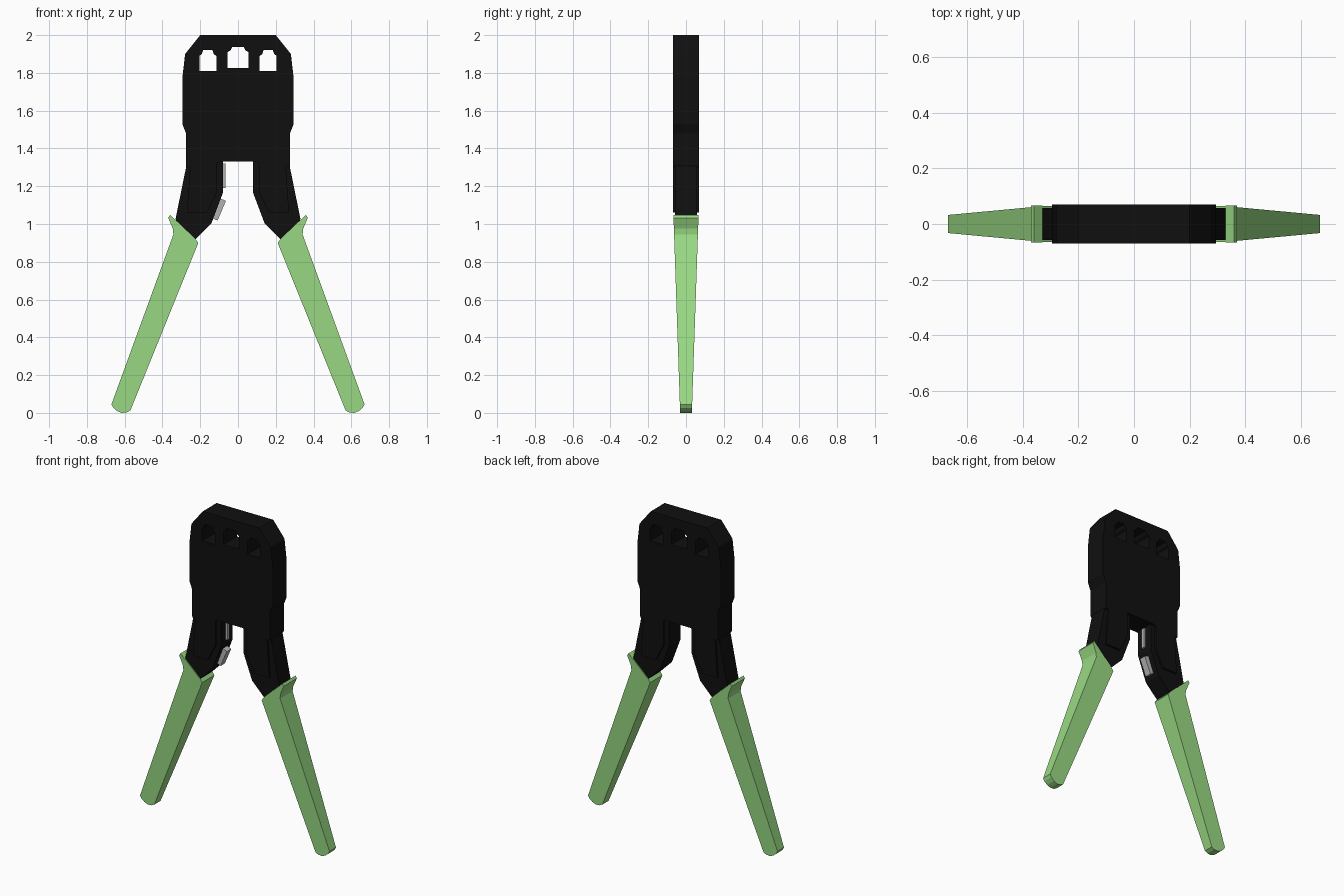
import bpy, bmesh
from mathutils import Matrix

if "Cube" in bpy.data.objects:
    bpy.data.objects.remove(bpy.data.objects["Cube"])


def material(name, rgb):
    m = bpy.data.materials.new(name)
    m.diffuse_color = (*rgb, 1)
    m.use_nodes = True
    m.node_tree.nodes["Principled BSDF"].inputs["Base Color"].default_value = m.diffuse_color
    return m


black = material("black_steel", (0.005, 0.005, 0.005))
green = material("green_grip", (0.32, 0.70, 0.23))
silver = material("silver_metal", (0.45, 0.45, 0.45))


def flip(pts):
    return [(-x, z) for x, z in reversed(pts)]


def plate(name, loops, half, mat, taper=None):
    """Fill x-z outlines (inner loops become holes) and thicken along y."""
    cu = bpy.data.curves.new(name, 'CURVE')
    cu.dimensions = '2D'
    cu.fill_mode = 'BOTH'
    cu.extrude = half
    for pts in loops:
        s = cu.splines.new('POLY')
        s.points.add(len(pts) - 1)
        for p, (x, z) in zip(s.points, pts):
            p.co = (x, z, 0, 1)
        s.use_cyclic_u = True
    tmp = bpy.data.objects.new(name + "_outline", cu)
    bpy.context.collection.objects.link(tmp)
    dg = bpy.context.evaluated_depsgraph_get()
    me = bpy.data.meshes.new_from_object(tmp.evaluated_get(dg))
    bpy.data.objects.remove(tmp)
    me.transform(Matrix(((1, 0, 0, 0), (0, 0, -1, 0), (0, 1, 0, 0), (0, 0, 0, 1))))
    bm = bmesh.new()
    bm.from_mesh(me)
    bmesh.ops.remove_doubles(bm, verts=bm.verts, dist=1e-5)
    if taper:
        for v in bm.verts:
            v.co.y = (taper[0] + taper[1] * v.co.z) * (1 if v.co.y > 0 else -1)
    bmesh.ops.recalc_face_normals(bm, faces=bm.faces)
    for f in bm.faces:
        f.smooth = False
    bm.to_mesh(me)
    bm.free()
    me.materials.clear()
    me.materials.append(mat)
    ob = bpy.data.objects.new(name, me)
    bpy.context.collection.objects.link(ob)
    return ob


def die_hole(cx, w, z0, z1, z2):
    """Arched connector opening with a stepped top."""
    return [(cx - w, z0), (cx + w, z0), (cx + w, z1), (cx + w * .7, z1 + .01),
            (cx + w * .55, z2), (cx - w * .55, z2), (cx - w * .7, z1 + .01),
            (cx - w, z1)]


# Head block with three die openings
head = [(0.08, 1.33), (0.27, 1.30), (0.275, 1.31), (0.275, 1.48), (0.295, 1.53),
        (0.295, 1.77), (0.28, 1.90), (0.20, 2.0)]
plate("head", [head + flip(head),
               die_hole(-0.16, 0.045, 1.81, 1.89, 1.92),
               die_hole(0, 0.055, 1.825, 1.91, 1.937),
               die_hole(0.16, 0.045, 1.81, 1.89, 1.92)], 0.07, black)

# Arms, raised arm ribs and tapered grips, on both sides
arm = [(0.08, 1.40), (0.08, 1.165), (0.14, 1.005), (0.225, 0.92), (0.28, 0.90),
       (0.325, 0.97), (0.33, 1.03), (0.275, 1.30), (0.26, 1.40)]
rib = [(0.11, 1.38), (0.11, 1.17), (0.165, 1.06), (0.27, 1.06), (0.255, 1.28), (0.25, 1.38)]
grip = [(0.36, 1.048), (0.325, 1.015), (0.225, 0.92), (0.21, 0.90), (0.57, 0.012),
        (0.59, 0.002), (0.615, 0.0), (0.64, 0.01), (0.66, 0.027), (0.67, 0.045),
        (0.342, 0.945), (0.345, 0.975), (0.37, 1.033)]
for side, fn in (("left", flip), ("right", list)):
    plate(side + "_arm", [fn(arm)], 0.058, black)
    plate(side + "_arm_rib", [fn(rib)], 0.07, black)
    plate(side + "_grip", [fn(grip)], 0.06, green, taper=(0.031, 0.034))

# Silver ratchet strip and release tab inside the left arm
plate("ratchet_strip", [[(-0.085, 1.19), (-0.067, 1.19), (-0.067, 1.32), (-0.085, 1.32)]],
      0.012, silver)
plate("release_tab", [[(-0.135, 1.03), (-0.108, 1.018), (-0.064, 1.122), (-0.092, 1.135)]],
      0.022, silver)
